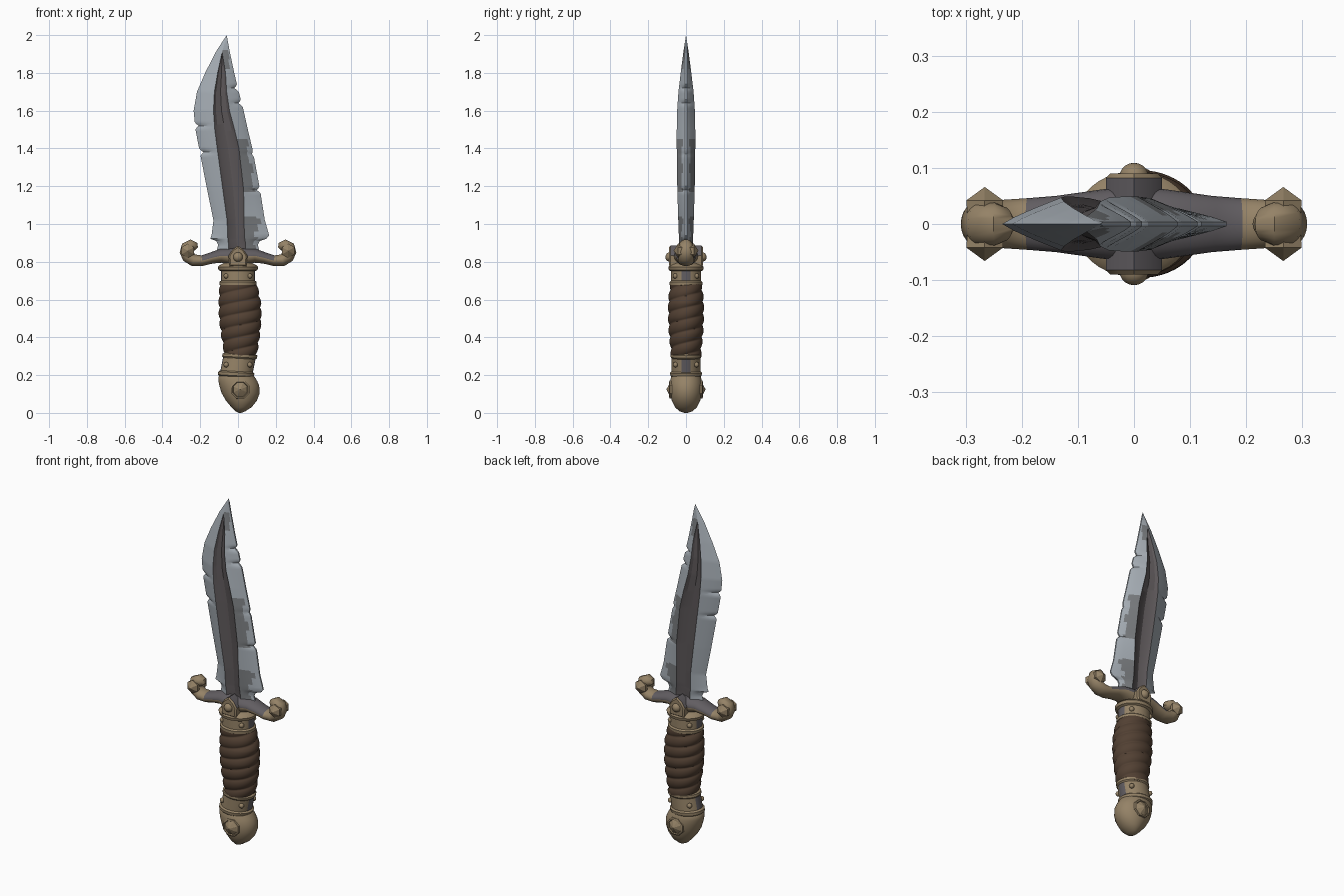
import bpy
import bmesh
from math import sin, cos, pi, tau, radians
from mathutils import Vector

if "Cube" in bpy.data.objects:
    bpy.data.objects.remove(bpy.data.objects["Cube"])


def material(name, *rgb):
    mat = bpy.data.materials.new(name)
    mat.use_nodes = True
    mat.diffuse_color = (*rgb, 1)
    mat.node_tree.nodes["Principled BSDF"].inputs["Base Color"].default_value = (*rgb, 1)
    return mat


steel = material("pale steel", .38, .42, .46)
worn = material("worn steel", .19, .2, .21)
groove = material("dark groove", .105, .093, .097)
brass = material("aged brass", .3, .225, .135)
tarnish = material("tarnished metal", .12, .11, .12)
leather = material("brown leather", .085, .052, .033)


def skin(name, rings, mats, rule=None, angle=35):
    """Join closed rings of points into a capped surface; rule picks a material per face."""
    bm = bmesh.new()
    loops = [[bm.verts.new(p) for p in ring] for ring in rings]
    n = len(loops[0])
    for a, b in zip(loops, loops[1:]):
        for i in range(n):
            j = (i + 1) % n
            bm.faces.new((a[i], a[j], b[j], b[i]))
    bm.faces.new(loops[0])
    bm.faces.new(loops[-1])
    bmesh.ops.remove_doubles(bm, verts=bm.verts, dist=1e-5)
    bmesh.ops.recalc_face_normals(bm, faces=bm.faces)
    bm.normal_update()
    if rule:
        for f in bm.faces:
            f.material_index = int(rule(f.calc_center_median(), f.normal))
    mesh = bpy.data.meshes.new(name)
    bm.to_mesh(mesh)
    bm.free()
    for m in mats:
        mesh.materials.append(m)
    obj = bpy.data.objects.new(name, mesh)
    bpy.context.collection.objects.link(obj)
    bpy.ops.object.select_all(action="DESELECT")
    obj.select_set(True)
    bpy.context.view_layer.objects.active = obj
    bpy.ops.object.shade_smooth_by_angle(angle=radians(angle))
    return obj


def sample(table, z):
    """Interpolate the rows of a table keyed by rising height."""
    for a, b in zip(table, table[1:]):
        if z <= b[0]:
            t = max(0, (z - a[0]) / (b[0] - a[0]))
            return [p + (q - p) * t for p, q in zip(a, b)][1:]
    return table[-1][1:]


def oval(z, left, right, ry, tilt=0, sides=40, bump=None):
    """Horizontal oval ring spanning left..right, optionally tilted or embossed."""
    cx, rx = (left + right) / 2, (right - left) / 2
    ring = []
    for i in range(sides):
        a = tau * i / sides
        d = bump(a, z) if bump else 0
        x = (rx + d) * cos(a)
        ring.append((cx + x, (ry + d) * sin(a), z + tilt * x))
    return ring


# Blade: height, cutting edge, groove left, groove right, spine, half thickness
blade_rows = [
    (.83, -.12, -.05, .04, .12, .034), (.89, -.105, -.05, .04, .105, .036),
    (.91, -.115, -.053, .038, .115, .037), (.922, -.147, -.054, .036, .15, .037),
    (.94, -.14, -.055, .034, .165, .038), (1.02, -.13, -.058, .032, .142, .041),
    (1.18, -.163, -.08, .03, .117, .046), (1.4, -.206, -.11, .005, .076, .049),
    (1.5, -.225, -.123, -.018, .052, .049), (1.6, -.235, -.13, -.045, .03, .047),
    (1.7, -.217, -.125, -.06, .004, .04), (1.8, -.174, -.108, -.066, -.02, .028),
    (1.91, -.118, -.084, -.084, -.043, .014), (2, -.06, -.06, -.06, -.06, 0)]
left_nicks = [(1.52, .018), (1.38, .02)]
right_nicks = [(1.72, .02), (1.64, .018), (1.18, .018), (1.37, .008)]


def nick(nicks, z):
    return sum(depth * max(0, 1 - abs(z - at) / .016) for at, depth in nicks)


def blade_ring(z):
    le, fl, fr, re, t = sample(blade_rows, z)
    le += nick(left_nicks, z)
    re -= nick(right_nicks, z)
    spine = min(.004, t)
    half = []
    for i in range(5):
        u = i / 5
        half.append((le + (fl - le) * u, t * u ** .85))
    for u, depth in ((0, 1), (.15, .72), (.5, .5), (.85, .72)):
        half.append((fl + (fr - fl) * u, t * depth if fr > fl else t))
    for i in range(6):
        u = i / 5
        half.append((fr + (re - fr) * u, spine + (t - spine) * (1 - u) ** .85))
    return [(x, -y, z) for x, y in half] + [(x, y, z) for x, y in reversed(half)]


def blade_rule(c, n):
    le, fl, fr, re, t = sample(blade_rows, c.z)
    if fl < c.x < fr:
        return 2
    u = (c.x - fr) / max(re - fr, .001)
    if u > 0:
        wave = .12 * sin(c.z * 45)
        if 1.17 < c.z < 1.45 and u < .65 + wave:
            return 1
        if c.z < 1.04 and u < .6 + wave:
            return 1
        if 1.82 < c.z < 1.92 and u < .7:
            return 1
    return 0


heights = {round(.83 + .01 * i, 3) for i in range(117)} | {r[0] for r in blade_rows}
skin("blade", [blade_ring(z) for z in sorted(heights)],
     [steel, worn, groove], blade_rule, 25)

# Guard: one mirrored sweep with both tips curled in (x, z, radius, depth)
arm = [(.04, .828, .047, .064), (.09, .832, .037, .057), (.14, .82, .03, .05),
       (.19, .806, .028, .046), (.235, .808, .032, .043), (.263, .828, .035, .042),
       (.273, .852, .036, .042), (.268, .875, .035, .04), (.248, .886, .032, .038),
       (.23, .878, .026, .03), (.22, .868, .012, .014)]
path = [(-x, z, r, d) for x, z, r, d in reversed(arm)] + arm
sweep = []
for i, (x, z, r, d) in enumerate(path):
    p, q = path[max(i - 1, 0)], path[min(i + 1, len(path) - 1)]
    along = Vector((q[0] - p[0], 0, q[1] - p[1])).normalized()
    side = Vector((-along.z, 0, along.x))
    sweep.append([Vector((x, 0, z)) + side * r * cos(tau * k / 24)
                  + Vector((0, d * sin(tau * k / 24), 0)) for k in range(24)])
skin("guard", sweep, [brass, tarnish],
     lambda c, n: abs(c.x) < .205 and n.z > -.1, 50)


def stud(name, x, z, steps, sides, mats=(brass,)):
    """Faceted boss on the front and the back; steps are (depth, radius)."""
    for label, s in (("front", -1), ("back", 1)):
        skin(f"{label}_{name}",
             [[(x + r * cos(tau * (k + .5) / sides), s * y,
                z + r * sin(tau * (k + .5) / sides)) for k in range(sides)]
              for y, r in steps], mats, angle=20)


for label, x in (("left", .266), ("right", -.266)):
    stud(label + "_guard_stud", x, .858, [(.02, .036), (.042, .038), (.066, 0)], 6)

# Pointed shield plates in the middle of the guard, each with a round rivet
outline = [(-.045, -.052), (.045, -.052), (.05, .005), (.03, .036),
           (0, .058), (-.03, .036), (-.05, .005)]
for label, s in (("front", -1), ("back", 1)):
    skin(label + "_shield",
         [[(x * k, s * y, .827 + z * k) for x, z in outline]
          for y, k in ((.03, 1), (.082, 1), (.09, .85))],
         [brass, tarnish], lambda c, n: n.z > .5 and abs(c.y) < .08)
dome = [(.08, .026)] + [(.085 + .024 * sin(a * pi / 10), .026 * cos(a * pi / 10))
                        for a in range(6)]
stud("shield_rivet", 0, .825, dome, 16)

# Collars: moulded bands above and below the grip
upper = [(.672, .088), (.678, .098), (.693, .099), (.7, .09), (.75, .09),
         (.756, .103), (.772, .107), (.782, .098), (.795, .07)]
lower = [(.19, .085), (.197, .094), (.213, .096), (.22, .086), (.288, .086),
         (.295, .092), (.308, .092), (.316, .08)]


def collar(name, rows, lean, tilt, band):
    mid = sum(band) / 2
    rings = [oval(z, lean * (z - mid) - r, lean * (z - mid) + r, r * .88, tilt)
             for z, r in rows]
    skin(name, rings, [brass, tarnish],
         lambda c, n: abs(n.x) > .92 and band[0] < c.z < band[1])
    # Small rivets set diagonally around the band
    for k in range(4):
        a = tau * (k + .5) / 4
        bpy.ops.mesh.primitive_uv_sphere_add(
            segments=12, ring_count=8, radius=.014,
            location=(.088 * cos(a), .079 * sin(a), mid))
        rivet = bpy.context.object
        rivet.name = f"{name}_rivet_{k + 1}"
        rivet.data.materials.append(brass)
        bpy.ops.object.shade_smooth()


collar("upper_collar", upper, 0, 0, (.7, .75))
collar("lower_collar", lower, .2, -.06, (.22, .29))

# Grip: swelling handle wound with a raised spiral strap
grip_rows = [(.29, -.07, .093, .076), (.34, -.075, .103, .08), (.42, -.088, .115, .088),
             (.5, -.098, .122, .092), (.58, -.1, .12, .092), (.64, -.098, .108, .087),
             (.69, -.092, .096, .08)]


def strap(a, z):
    phase = z / .062 - a / pi
    return .011 * abs(sin(pi * phase)) ** .6 - .007


skin("grip", [oval(z, *sample(grip_rows, z), sides=56, bump=strap)
              for z in (.29 + .005 * i for i in range(81))], [leather], angle=60)

# Pommel: rounded beak leaning to one side
pommel_rows = [(0, .004, .016, .008), (.008, -.012, .038, .034), (.03, -.035, .072, .058),
               (.065, -.064, .1, .075), (.105, -.087, .115, .085), (.145, -.099, .112, .087),
               (.17, -.104, .101, .084), (.19, -.104, .088, .079), (.21, -.09, .075, .07)]
skin("pommel", [oval(*row) for row in pommel_rows], [brass], angle=60)
stud("pommel_stud", .012, .124, [(.05, .056), (.086, .052), (.089, .044),
                                 (.083, .04), (.086, .036), (.104, 0)], 8)
